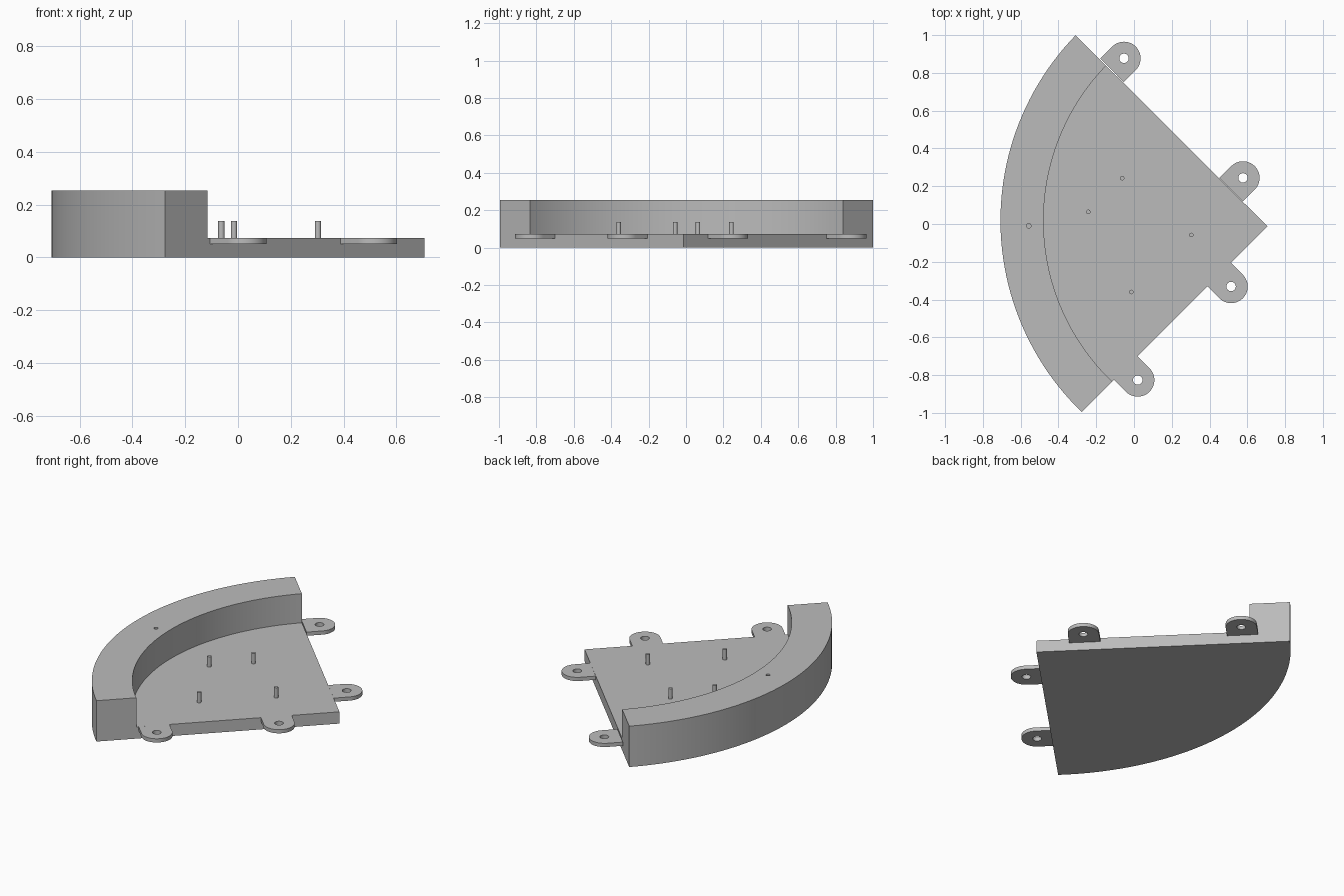
import bpy, bmesh
from math import cos, sin, pi, atan2, radians
from mathutils import Vector

if "Cube" in bpy.data.objects:
    bpy.data.objects.remove(bpy.data.objects["Cube"], do_unlink=True)

grey = bpy.data.materials.new("light_grey")
grey.use_nodes = True
grey.diffuse_color = (0.5, 0.5, 0.5, 1)
grey.node_tree.nodes["Principled BSDF"].inputs["Base Color"].default_value = (0.5, 0.5, 0.5, 1)

PLATE_TOP, RIM_TOP, TAB_BOTTOM = 0.073, 0.254, 0.05
CENTRE = Vector((0.702, 0.018))
OUTER, INNER = 1.409, 1.181


def arc(centre, radius, start, end, steps):
    return [(centre[0] + radius * cos(start + (end - start) * i / steps),
             centre[1] + radius * sin(start + (end - start) * i / steps)) for i in range(steps + 1)]


def prism(name, outline, bottom, top):
    """Extrude a flat outline upwards into a solid."""
    bm = bmesh.new()
    face = bm.faces.new([bm.verts.new((x, y, bottom)) for x, y in outline])
    new = bmesh.ops.extrude_face_region(bm, geom=[face])["geom"]
    bmesh.ops.translate(bm, vec=(0, 0, top - bottom),
                        verts=[v for v in new if isinstance(v, bmesh.types.BMVert)])
    bmesh.ops.recalc_face_normals(bm, faces=bm.faces)
    mesh = bpy.data.meshes.new(name)
    bm.to_mesh(mesh)
    bm.free()
    mesh.materials.append(grey)
    obj = bpy.data.objects.new(name, mesh)
    bpy.context.collection.objects.link(obj)
    return obj


def cylinder(name, centre, radius, bottom, top, sides=24):
    return prism(name, arc(centre, radius, 0, 2 * pi, sides)[:-1], bottom, top)


def activate(obj):
    bpy.ops.object.select_all(action="DESELECT")
    obj.select_set(True)
    bpy.context.view_layer.objects.active = obj


def cut(obj, cutter):
    """Subtract the cutter, then discard it."""
    mod = obj.modifiers.new("cut", "BOOLEAN")
    mod.operation, mod.solver, mod.object = "DIFFERENCE", "EXACT", cutter
    activate(obj)
    bpy.ops.object.modifier_apply(modifier=mod.name)
    bpy.data.objects.remove(cutter, do_unlink=True)


def smooth(obj):
    activate(obj)
    bpy.ops.object.shade_smooth_by_angle(angle=radians(30))


# Quarter-round base with a raised curved rim
apex, back, front = Vector((0.707, -0.013)), Vector((-0.31, 1.0)), Vector((-0.277, -0.995))
start = atan2(*(back - CENTRE).yx)
end = atan2(*(front - CENTRE).yx) + 2 * pi
base = prism("base_with_rim", [apex[:]] + arc(CENTRE, OUTER, start, end, 48), 0, RIM_TOP)
cut(base, cylinder("rim_cutter", CENTRE, INNER, PLATE_TOP, 0.4, 192))
cut(base, cylinder("rim_hole_cutter", (-0.557, -0.01), 0.012, 0.1, 0.4))
smooth(base)

# Rounded mounting tabs along both straight edges
TAB_RADIUS, HOLE_RADIUS, NECK = 0.088, 0.025, 0.09
tabs = [("back_outer_tab", (-0.053, 0.877), 45), ("back_inner_tab", (0.577, 0.244), 45),
        ("front_inner_tab", (0.514, -0.331), -45), ("front_outer_tab", (0.02, -0.826), -45)]
for name, centre, degrees in tabs:
    angle = radians(degrees)
    outline = arc(centre, TAB_RADIUS, angle - pi / 2, angle + pi / 2, 24)
    step = Vector((cos(angle), sin(angle))) * NECK
    outline += [(Vector(outline[-1]) - step)[:], (Vector(outline[0]) - step)[:]]
    tab = prism(name, outline, TAB_BOTTOM, PLATE_TOP)
    cut(tab, cylinder("tab_hole_cutter", centre, HOLE_RADIUS, 0, 0.2))
    smooth(tab)

# Upright pins on the plate
for i, spot in enumerate([(-0.063, 0.243), (-0.242, 0.064), (0.303, -0.058), (-0.015, -0.36)]):
    smooth(cylinder(f"pin_{i + 1}", spot, 0.012, PLATE_TOP, 0.137))
